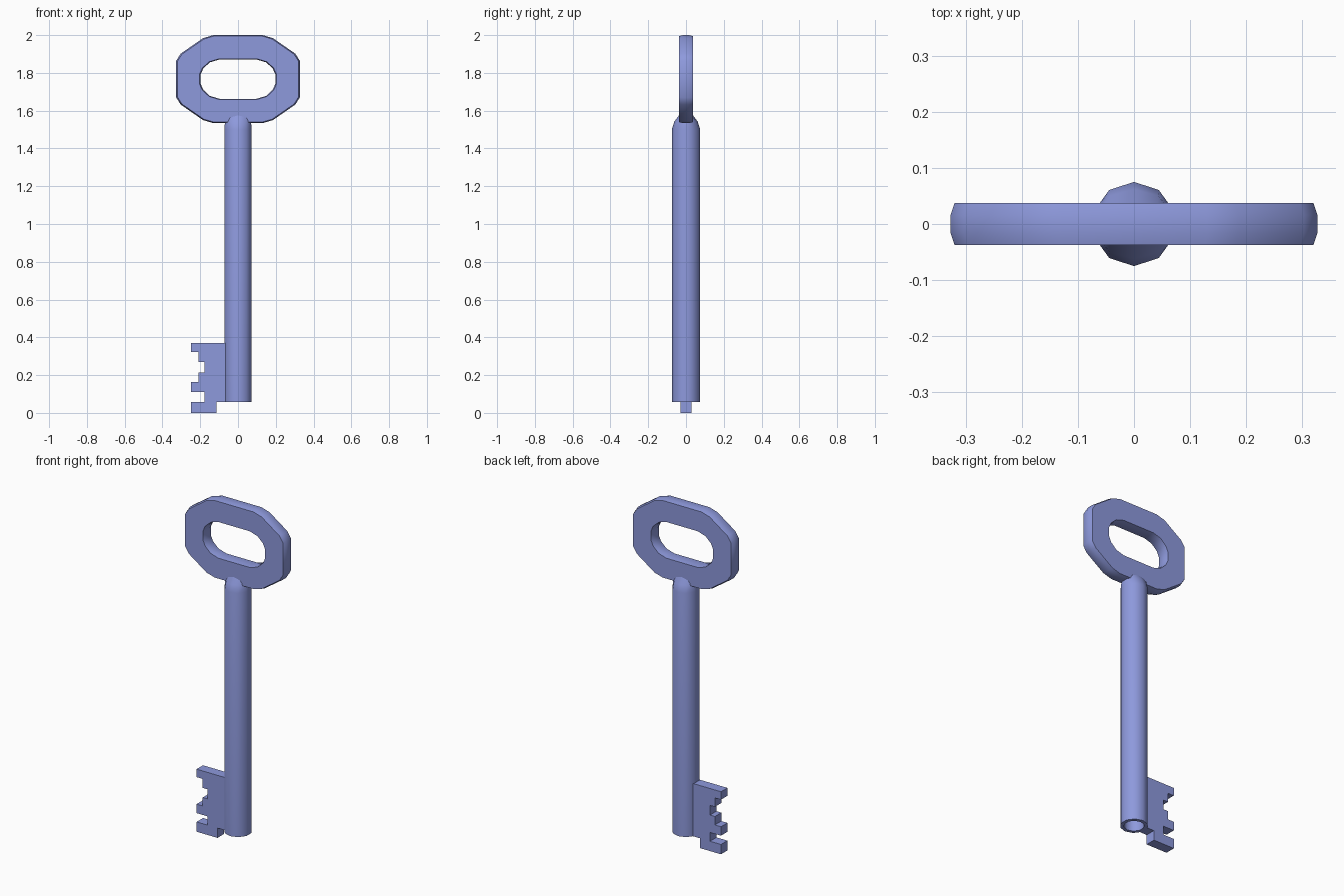
import bpy
import bmesh
from math import cos, sin, pi, radians

if "Cube" in bpy.data.objects:
    bpy.data.objects.remove(bpy.data.objects["Cube"], do_unlink=True)

blue = bpy.data.materials.new("periwinkle_blue")
blue.use_nodes = True
blue.diffuse_color = (0.27, 0.32, 0.72, 1)
blue.node_tree.nodes["Principled BSDF"].inputs["Base Color"].default_value = (0.27, 0.32, 0.72, 1)


def finish(bm, name, smooth_angle=None):
    bmesh.ops.recalc_face_normals(bm, faces=bm.faces)
    mesh = bpy.data.meshes.new(name)
    bm.to_mesh(mesh)
    bm.free()
    mesh.materials.append(blue)
    obj = bpy.data.objects.new(name, mesh)
    bpy.context.collection.objects.link(obj)
    if smooth_angle:
        bpy.ops.object.select_all(action="DESELECT")
        obj.select_set(True)
        bpy.context.view_layer.objects.active = obj
        bpy.ops.object.shade_smooth_by_angle(angle=radians(smooth_angle))
    return obj


def bridge(bm, rings, closed=False):
    """Join successive rings of equal length with quads."""
    pairs = list(zip(rings, rings[1:]))
    if closed:
        pairs.append((rings[-1], rings[0]))
    for a, b in pairs:
        for i in range(len(a)):
            j = (i + 1) % len(a)
            bm.faces.new((a[i], a[j], b[j], b[i]))


def mirror_corner(corner):
    """Repeat one corner's points into all four quadrants, in order."""
    right = corner + [(x, -z) for x, z in reversed(corner)]
    return right + [(-x, -z) for x, z in right]


# Bow: a chamfered frame with slightly bulged inner and outer rims
BOW_Z = 1.767
outer = mirror_corner([(0.13, 0.233), (0.185, 0.217), (0.303, 0.135), (0.327, 0.098)])
inner = mirror_corner([(0.1, 0.105), (0.15, 0.09), (0.185, 0.058), (0.2, 0.025)])
section = [(outer, 0.978, -0.037), (outer, 1, -0.016), (outer, 1, 0.016), (outer, 0.978, 0.037),
           (inner, 1.02, 0.037), (inner, 0.99, 0.016), (inner, 0.99, -0.016), (inner, 1.02, -0.037)]
bm = bmesh.new()
rings = [[bm.verts.new((x * s, y, BOW_Z + z * s)) for x, z in loop] for loop, s, y in section]
bridge(bm, rings, closed=True)
finish(bm, "bow", 35)

# Shaft: a ten-sided tube, bored at the bottom and flattened into the bow on top
SIDES = 10
BOTTOM = 0.058
shaft = [(0.055, 0.055, 0.36), (0.055, 0.055, BOTTOM), (0.075, 0.075, BOTTOM),
         (0.075, 0.075, 1.5), (0.073, 0.062, 1.542), (0.07, 0.037, 1.575), (0.06, 0.03, 1.6)]
bm = bmesh.new()
rings = []
for rx, ry, z in shaft:
    angles = [pi / 2 + 2 * pi * i / SIDES for i in range(SIDES)]
    rings.append([bm.verts.new((rx * cos(a), ry * sin(a), z)) for a in angles])
bridge(bm, rings)
bm.faces.new(rings[0])
bm.faces.new(rings[-1])
finish(bm, "shaft", 40)

# Bit: a notched plate on the model's right side of the shaft
steps = [(-0.25, 0.37), (-0.21, 0.323), (-0.178, 0.27), (-0.21, 0.213),
         (-0.25, 0.163), (-0.178, 0.11), (-0.25, BOTTOM)]
outline = [(-0.062, 0.37)]
for (x, z), (_, z_next) in zip(steps, steps[1:] + [(0, 0)]):
    outline += [(x, z), (x, z_next)]
outline += [(-0.113, 0), (-0.113, BOTTOM), (-0.062, BOTTOM)]
bm = bmesh.new()
face = bm.faces.new([bm.verts.new((x, -0.03, z)) for x, z in outline])
extruded = bmesh.ops.extrude_face_region(bm, geom=[face])["geom"]
bmesh.ops.translate(bm, vec=(0, 0.06, 0), verts=[v for v in extruded if isinstance(v, bmesh.types.BMVert)])
finish(bm, "bit")
